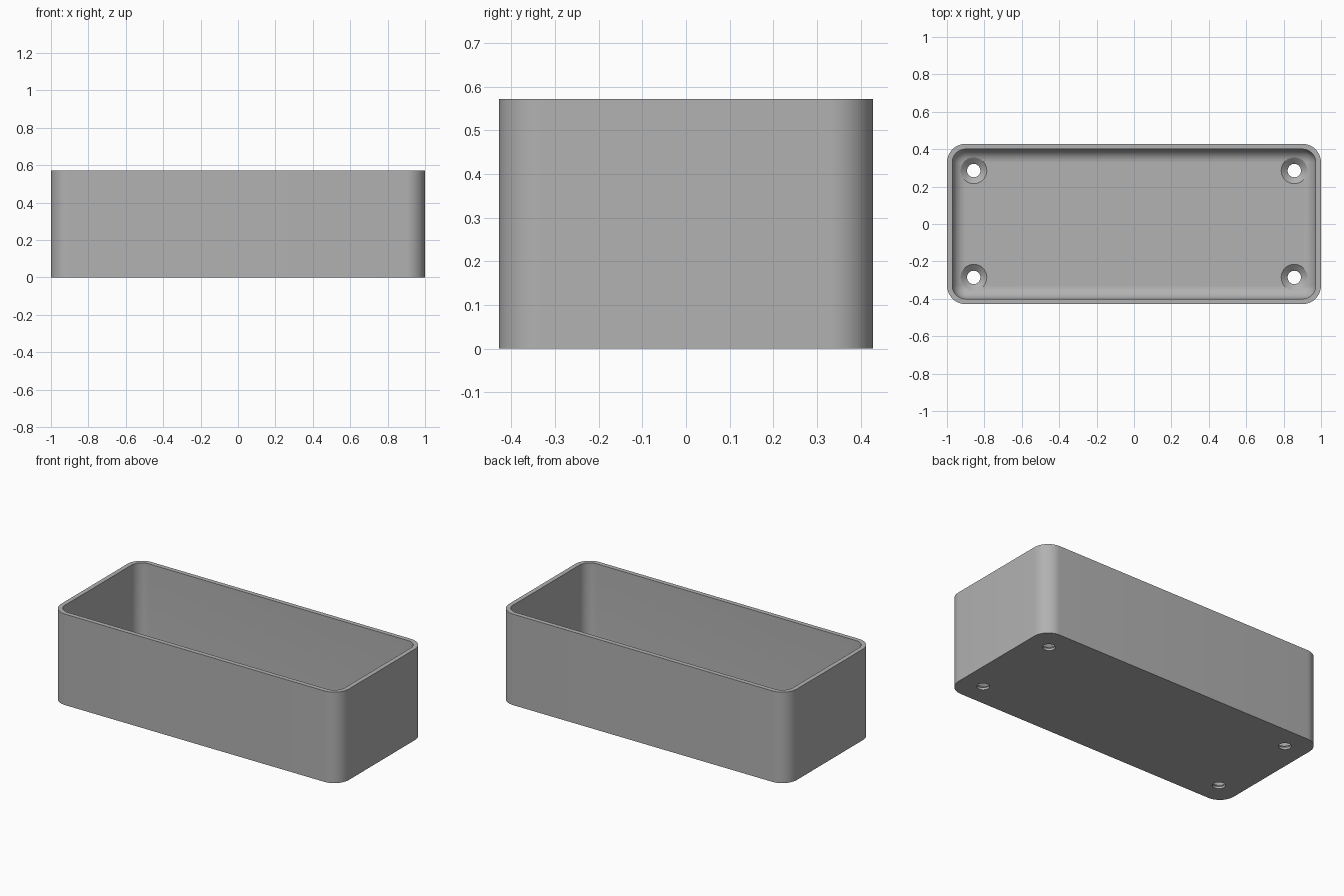
import bpy
import bmesh
import math

default = bpy.data.objects.get("Cube")
if default:
    bpy.data.objects.remove(default, do_unlink=True)

# Main dimensions
HALF_X, HALF_Y, HEIGHT = 1.0, 0.4286, 0.5714
CORNER, WALL, FLOOR, FILLET = 0.1, 0.0286, 0.043, 0.071
HOLE, SINK, LIP = 0.0357, 0.07, 0.014
HOLE_INSET = 0.143
STEPS = 12

grey = bpy.data.materials.new("plain grey")
grey.use_nodes = True
colour = (0.445, 0.445, 0.445, 1)
grey.diffuse_color = colour
grey.node_tree.nodes["Principled BSDF"].inputs["Base Color"].default_value = colour


def rounded_ring(bm, inset, z):
    """Rounded rectangle of vertices, moved inwards by inset."""
    radius = max(CORNER - inset, 0.0004)
    cx, cy = HALF_X - inset - radius, HALF_Y - inset - radius
    ring = []
    for quarter, (sx, sy) in enumerate([(1, 1), (-1, 1), (-1, -1), (1, -1)]):
        for i in range(STEPS + 1):
            a = (quarter + i / STEPS) * math.pi / 2
            ring.append(bm.verts.new((sx * cx + radius * math.cos(a),
                                      sy * cy + radius * math.sin(a), z)))
    return ring


def skin(name, rings, bm):
    """Join consecutive rings with quads and cap both ends."""
    for low, high in zip(rings, rings[1:]):
        for i in range(len(low)):
            j = (i + 1) % len(low)
            bm.faces.new((low[i], low[j], high[j], high[i]))
    bm.faces.new(rings[0][::-1])
    bm.faces.new(rings[-1])
    bmesh.ops.recalc_face_normals(bm, faces=bm.faces)
    mesh = bpy.data.meshes.new(name)
    bm.to_mesh(mesh)
    bm.free()
    mesh.materials.append(grey)
    obj = bpy.data.objects.new(name, mesh)
    bpy.context.collection.objects.link(obj)
    return obj


# Open tray: outer wall, rim, inner wall, then the fillet down to the floor
bm = bmesh.new()
rings = [rounded_ring(bm, 0, 0), rounded_ring(bm, 0, HEIGHT),
         rounded_ring(bm, WALL, HEIGHT)]
for i in range(STEPS + 1):
    a = i / STEPS * math.pi / 2
    rings.append(rounded_ring(bm, WALL + FILLET * (1 - math.cos(a)),
                              FLOOR + FILLET * (1 - math.sin(a))))
tray = skin("tray", rings, bm)

# Countersunk screw holes in the floor corners
profile = [(HOLE, -0.05), (HOLE, LIP), (SINK, FLOOR), (SINK, FLOOR + 0.1)]
cutters = []
for sx in (-1, 1):
    for sy in (-1, 1):
        bm = bmesh.new()
        x, y = sx * (HALF_X - HOLE_INSET), sy * (HALF_Y - HOLE_INSET)
        rings = [[bm.verts.new((x + r * math.cos(t * math.tau / 48),
                                y + r * math.sin(t * math.tau / 48), z))
                  for t in range(48)] for r, z in profile]
        cutter = skin("screw_hole_cutter", rings, bm)
        cutter.hide_render = True
        cutters.append(cutter)
        cut = tray.modifiers.new("screw_hole", "BOOLEAN")
        cut.operation = "DIFFERENCE"
        cut.solver = "EXACT"
        cut.object = cutter

bpy.ops.object.select_all(action="DESELECT")
bpy.context.view_layer.objects.active = tray
tray.select_set(True)
for modifier in list(tray.modifiers):
    bpy.ops.object.modifier_apply(modifier=modifier.name)
for cutter in cutters:
    bpy.data.objects.remove(cutter, do_unlink=True)
bpy.ops.object.shade_smooth_by_angle(angle=math.radians(30))
